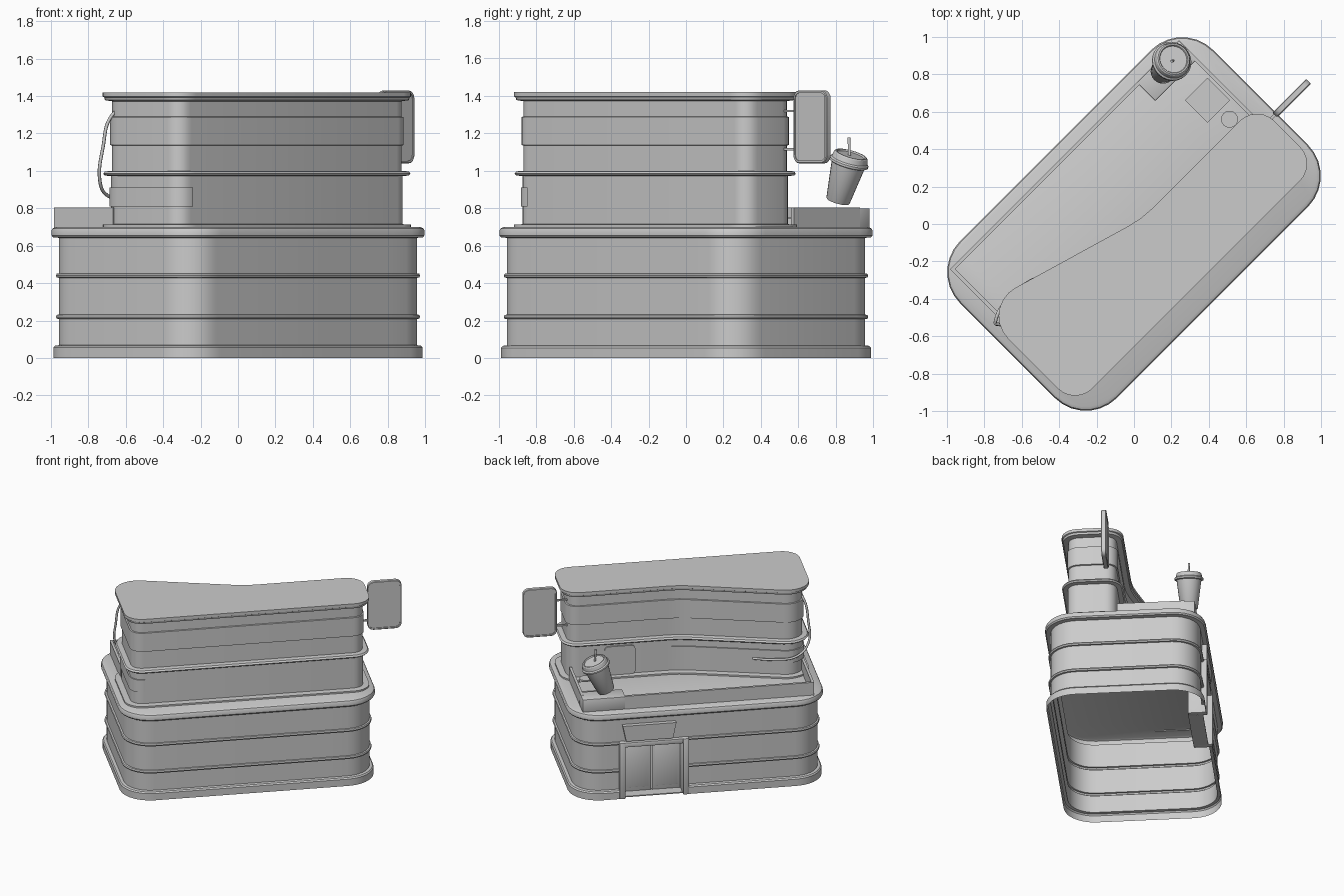
import bpy, bmesh, math
from mathutils import Vector, Matrix

if "Cube" in bpy.data.objects:
    bpy.data.objects.remove(bpy.data.objects["Cube"])

TURN = math.radians(45)   # everything is built along x, then turned 45 degrees


def add(name, bm):
    me = bpy.data.meshes.new(name)
    bm.to_mesh(me)
    bm.free()
    ob = bpy.data.objects.new(name, me)
    ob.rotation_euler.z = TURN
    bpy.context.collection.objects.link(ob)
    return ob


def fillet(corners):
    """Counter-clockwise corners (x, y, tangent length, segments) -> rounded outline."""
    pts, n = [], len(corners)
    for i, (x, y, t, seg) in enumerate(corners):
        p = Vector((x, y, 0))
        d1 = (Vector((*corners[i - 1][:2], 0)) - p).normalized()
        d2 = (Vector((*corners[(i + 1) % n][:2], 0)) - p).normalized()
        half = d1.angle(d2) / 2
        c = p + (d1 + d2).normalized() * t / math.cos(half)
        a, b = p + d1 * t - c, p + d2 * t - c
        r = a.length
        pts += [c + a.normalized().slerp(b.normalized(), k / seg) * r for k in range(seg + 1)]
    return pts


def offset(pts, d):
    out, n = [], len(pts)
    for i, p in enumerate(pts):
        e1, e2 = (p - pts[i - 1]).normalized(), (pts[(i + 1) % n] - p).normalized()
        n1, n2 = Vector((e1.y, -e1.x, 0)), Vector((e2.y, -e2.x, 0))
        m = (n1 + n2).normalized()
        out.append(p + m * d / max(m.dot(n1), 0.5))
    return out


def loft(pts, profile, top=False, bottom=False):
    """Stack offset copies of an outline following (offset, z) steps."""
    bm = bmesh.new()
    rings = [[bm.verts.new((p.x, p.y, z)) for p in offset(pts, d)] for d, z in profile]
    n = len(pts)
    for a, b in zip(rings, rings[1:]):
        for i in range(n):
            j = (i + 1) % n
            bm.faces.new((a[i], a[j], b[j], b[i]))
    if top:
        bm.faces.new(rings[-1])
    if bottom:
        bm.faces.new(rings[0][::-1])
    return bm


def cut(bm, planes, test):
    """Slice along planes, then delete the faces whose centre passes the test."""
    for co, no in planes:
        bmesh.ops.bisect_plane(bm, geom=bm.verts[:] + bm.edges[:] + bm.faces[:],
                               plane_co=co, plane_no=no)
    gone = [f for f in bm.faces if test(f.calc_center_median())]
    bmesh.ops.delete(bm, geom=gone, context='FACES')


def box(name, x, y, z, bevel=0):
    bm = bmesh.new()
    bmesh.ops.create_cube(bm, size=1)
    for v in bm.verts:
        v.co = [(r[0] + r[1]) / 2 + c * (r[1] - r[0]) for r, c in zip((x, y, z), v.co)]
    if bevel:
        bmesh.ops.bevel(bm, geom=bm.edges[:], offset=bevel, segments=2, affect='EDGES', profile=0.5)
    return add(name, bm)


def circle(r, n):
    return [Vector((r * math.cos(2 * math.pi * k / n), r * math.sin(2 * math.pi * k / n), 0)) for k in range(n)]


def tube(name, pts, r):
    cu = bpy.data.curves.new(name, 'CURVE')
    cu.dimensions = '3D'
    cu.bevel_depth, cu.bevel_resolution, cu.use_fill_caps = r, 2, True
    sp = cu.splines.new('BEZIER')
    sp.bezier_points.add(len(pts) - 1)
    for b, p in zip(sp.bezier_points, pts):
        b.co = p
        b.handle_left_type = b.handle_right_type = 'AUTO'
    ob = bpy.data.objects.new(name, cu)
    ob.rotation_euler.z = TURN
    bpy.context.collection.objects.link(ob)


def plate(name, x, z, y, t, r, rim=0):
    """Upright rounded plate from y to y + t, with optional raised rim on both faces."""
    pts = fillet([(x[0], z[0], r, 4), (x[1], z[0], r, 4), (x[1], z[1], r, 4), (x[0], z[1], r, 4)])
    prof = [(0, 0), (0, t)]
    if rim:
        prof = [(-rim, 0.006), (-rim, 0), (-0.004, 0), (0, 0.004), (0, t - 0.004),
                (-0.004, t), (-rim, t), (-rim, t - 0.006)]
    bm = loft(pts, prof, True, True)
    for v in bm.verts:
        v.co = (v.co.x, y + t - v.co.z, v.co.y)
    return add(name, bm)


# Ground floor: open-bottomed shell with base, two trims and a rounded ledge
A, B, R = 0.957, 0.593, 0.235
ground = fillet([(-A, -B, R, 7), (A, -B, R, 7), (A, B, R, 7), (-A, B, R, 7)])
prof = [(-0.01, 0), (-0.01, 0.055), (-0.018, 0.065), (-0.04, 0.068)]
for z in (0.22, 0.44):
    prof += [(-0.04, z - 0.012), (-0.028, z - 0.01), (-0.024, z), (-0.028, z + 0.01), (-0.04, z + 0.012)]
prof += [(-0.04, 0.642), (-0.008, 0.645), (0, 0.655), (0, 0.68), (-0.006, 0.692), (-0.022, 0.7)]
bm = loft(ground, prof, top=True)
D0, D1, DH = 0.1, 0.58, 0.43
cut(bm, [((D0, 0, 0), (1, 0, 0)), ((D1, 0, 0), (1, 0, 0)), ((0, 0, DH), (0, 0, 1))],
    lambda c: D0 < c.x < D1 and c.y > 0.4 and c.z < DH)
add("ground_floor", bm)

# Entrance: posts, lintel, recessed double doors and threshold
for i, x in enumerate((0.08, 0.555)):
    box(f"door_post_{i}", (x, x + 0.045), (0.45, 0.592), (0, 0.455), 0.006)
box("door_lintel", (0.12, 0.56), (0.45, 0.585), (0.415, 0.452), 0.004)
for i, x in enumerate((0.127, 0.343)):
    box(f"door_leaf_{i}", (x, x + 0.21), (0.45, 0.474), (0.005, 0.42), 0.003)
    box(f"door_rail_{i}", (x + 0.02, x + 0.19), (0.474, 0.482), (0.04, 0.385), 0.003)
box("threshold", (0.12, 0.56), (0.45, 0.56), (0, 0.008))

# Blank board above the entrance, wider at its top
ob = box("entrance_board", (0.2, 0.55), (0.55, 0.588), (0.465, 0.59))
for v in ob.data.vertices:
    if v.co.z > 0.5:
        v.co.x += 0.025 if v.co.x > 0.375 else -0.025

# Upper floor: wide at one end, stepping back along a slanted wall
upper = fillet([(-0.91, -0.465, 0.13, 6), (0.92, -0.465, 0.13, 6), (0.92, -0.01, 0.13, 6),
                (0.05, -0.01, 0.08, 2), (-0.91, 0.272, 0.23, 7)])
add("upper_floor", loft(upper, [
    (0, 0.7), (0, 0.712), (-0.045, 0.715), (-0.045, 0.972), (-0.012, 0.975), (-0.003, 0.985),
    (-0.012, 0.997), (-0.05, 1.0), (-0.05, 1.135), (-0.04, 1.138), (-0.04, 1.288), (-0.05, 1.29),
    (-0.05, 1.372), (-0.012, 1.378), (-0.008, 1.393), (0, 1.397), (0, 1.42)], top=True))

# Stripe wrapping the wide end
bm = loft(upper, [(-0.046, 0.81), (-0.036, 0.81), (-0.036, 0.91), (-0.046, 0.91)])
cut(bm, [((0.1, 0, 0), (1, 0, 0)), ((-0.77, 0, 0), (1, 0, 0))],
    lambda c: c.x > (0.1 if c.y > -0.2 else -0.77))
add("wrap_stripe", bm)

# Terrace door, low walls, cup plinth, table and stool
plate("terrace_door", (0.37, 0.6), (0.712, 0.945), -0.06, 0.015, 0.03)
box("terrace_wall_long", (-0.866, 0.55), (0.505, 0.525), (0.695, 0.803))
box("terrace_wall_wide_end", (-0.866, -0.846), (0.08, 0.515), (0.695, 0.803))
box("terrace_wall_narrow_end", (0.845, 0.865), (-0.05, 0.45), (0.695, 0.803))
box("cup_plinth", (0.545, 0.865), (0.385, 0.525), (0.695, 0.8), 0.006)
box("table", (0.66, 0.83), (0.105, 0.275), (0.695, 0.75))
bm = loft(circle(0.045, 20), [(0, 0.695), (0, 0.745)], top=True)
bmesh.ops.translate(bm, vec=(0.757, 0.035, 0), verts=bm.verts)
add("stool", bm)

# Leaning takeaway cup with lid and drinking straw
base, tip = Vector((0.68, 0.467, 0.838)), Vector((0.778, 0.474, 1.10))
tilt = Matrix.Translation(base) @ Vector((0, 0, 1)).rotation_difference(tip - base).to_matrix().to_4x4()


def tilted(name, prof):
    bm = loft(circle(0.1, 24), [(r - 0.1, z) for r, z in prof], True, True)
    bm.transform(tilt)
    add(name, bm)


tilted("cup_body", [(0.062, 0), (0.065, 0.005), (0.092, 0.215)])
tilted("cup_lid", [(0.1, 0.212), (0.107, 0.216), (0.107, 0.228), (0.098, 0.236), (0.092, 0.262),
                   (0.086, 0.268), (0.078, 0.268), (0.074, 0.26)])
tube("drinking_straw", [(0.765, 0.47, 1.07), (0.758, 0.473, 1.178)], 0.008)

# Projecting blank sign with rim and two brackets
plate("projecting_sign", (0.945, 1.2), (1.04, 1.43), -0.138, 0.035, 0.045, 0.014)
for i, z in enumerate((1.115, 1.32)):
    box(f"sign_bracket_{i}", (0.85, 0.96), (-0.127, -0.113), (z - 0.006, z + 0.006))

# Bent pipe at the wide end
tube("bent_pipe", [(-0.81, 0.05, 1.345), (-0.86, 0.10, 1.29), (-0.89, 0.13, 1.13), (-0.885, 0.16, 0.95),
                   (-0.80, 0.19, 0.87), (-0.62, 0.18, 0.85), (-0.48, 0.115, 0.84)], 0.009)

# Smooth the rounded walls while keeping the steps crisp
bpy.ops.object.select_all(action='DESELECT')
for ob in bpy.context.scene.objects:
    if ob.type == 'MESH':
        ob.select_set(True)
        bpy.context.view_layer.objects.active = ob
bpy.ops.object.shade_smooth_by_angle(angle=math.radians(32))
